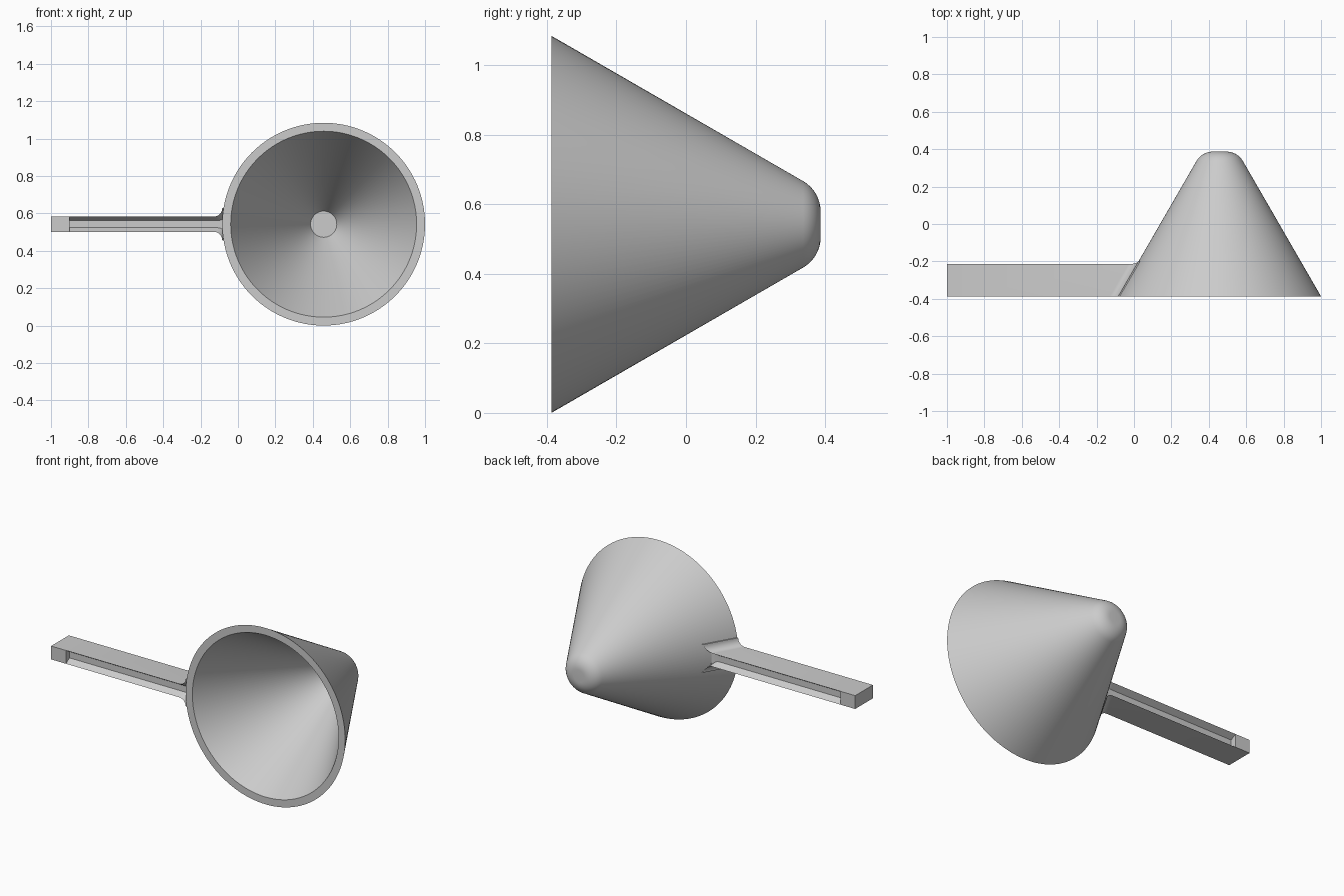
import bpy, bmesh, math

if "Cube" in bpy.data.objects:
    bpy.data.objects.remove(bpy.data.objects["Cube"])

FRONT, BACK = -0.387, 0.387
CX, CZ, RIM = 0.458, 0.542, 0.542
SLOPE = math.tan(math.radians(30))

grey = bpy.data.materials.new("plain grey")
grey.use_nodes = True
COLOR = (0.6, 0.6, 0.6, 1)
grey.diffuse_color = COLOR
grey.node_tree.nodes["Principled BSDF"].inputs["Base Color"].default_value = COLOR


def finish(bm, name, angle=30):
    bmesh.ops.remove_doubles(bm, verts=bm.verts, dist=1e-5)
    bmesh.ops.recalc_face_normals(bm, faces=bm.faces)
    mesh = bpy.data.meshes.new(name)
    bm.to_mesh(mesh)
    bm.free()
    obj = bpy.data.objects.new(name, mesh)
    mesh.materials.append(grey)
    bpy.context.collection.objects.link(obj)
    bpy.ops.object.select_all(action='DESELECT')
    obj.select_set(True)
    bpy.context.view_layer.objects.active = obj
    bpy.ops.object.shade_smooth_by_angle(angle=math.radians(angle))
    return obj


def loft(bm, rings, caps=False):
    loops = [[bm.verts.new(p) for p in ring] for ring in rings]
    for a, b in zip(loops, loops[1:]):
        for i in range(len(a)):
            j = (i + 1) % len(a)
            bm.faces.new((a[i], a[j], b[j], b[i]))
    if caps:
        bm.faces.new(loops[0])
        bm.faces.new(loops[-1])
    return loops


# Funnel cup: (radius, depth) profile from inner floor, over the rim, to the rounded tip
ROUND = 0.1
tip_y = BACK - ROUND / 2
tip_r = RIM - SLOPE * (tip_y - FRONT) - ROUND * math.cos(math.radians(30))
profile = [(0.07, FRONT + (0.497 - 0.07) / SLOPE), (0.497, FRONT), (RIM, FRONT)]
for k in range(9):
    a = math.radians(30 + 60 * k / 8)
    profile.append((tip_r + ROUND * math.cos(a), BACK - ROUND + ROUND * math.sin(a)))
SEG = 128
bm = bmesh.new()
loft(bm, [[(CX + r * math.cos(math.tau * i / SEG), y, CZ + r * math.sin(math.tau * i / SEG))
           for i in range(SEG)] for r, y in profile], caps=True)
finish(bm, "funnel_cup")

# Handle: flat front and back, rounded shoulders, flared where it meets the cup
DEPTH, HALF, FLAT = 0.172, 0.041, 0.019


def section(x, flare=0.0, slant=0.0):
    pts = []
    for k in range(6):
        a = math.pi / 2 * k / 5
        pts.append((0.036 * (1 - math.sin(a)), FLAT + (HALF - FLAT) * math.cos(math.pi / 2 - a)))
    upper = pts + [(DEPTH - d, h) for d, h in reversed(pts)]
    ring = upper + [(d, -h) for d, h in reversed(upper)]
    out = []
    for d, h in ring:
        d += 0.35 * flare * max(0, d / DEPTH) ** 4
        h += math.copysign(flare, h)
        out.append((x + slant * SLOPE * d, FRONT + d, CZ + h))
    return out


FILLET = 0.045
wall = CX - RIM
rings = [section(-0.95), section(wall - FILLET, slant=1)]
for k in range(1, 9):
    a = math.pi / 2 * k / 8
    rings.append(section(wall - FILLET + FILLET * math.sin(a), FILLET * (1 - math.cos(a)), 1))
rings.append(section(wall + 0.012, FILLET, 1))
bm = bmesh.new()
loft(bm, rings, caps=True)
finish(bm, "handle", 28)

# Square block at the end of the handle
bm = bmesh.new()
loft(bm, [[(x, FRONT + d, CZ + h) for d, h in
           ((0, -HALF), (DEPTH, -HALF), (DEPTH, HALF), (0, HALF))] for x in (-1, -0.9)], caps=True)
finish(bm, "handle_end_block")
